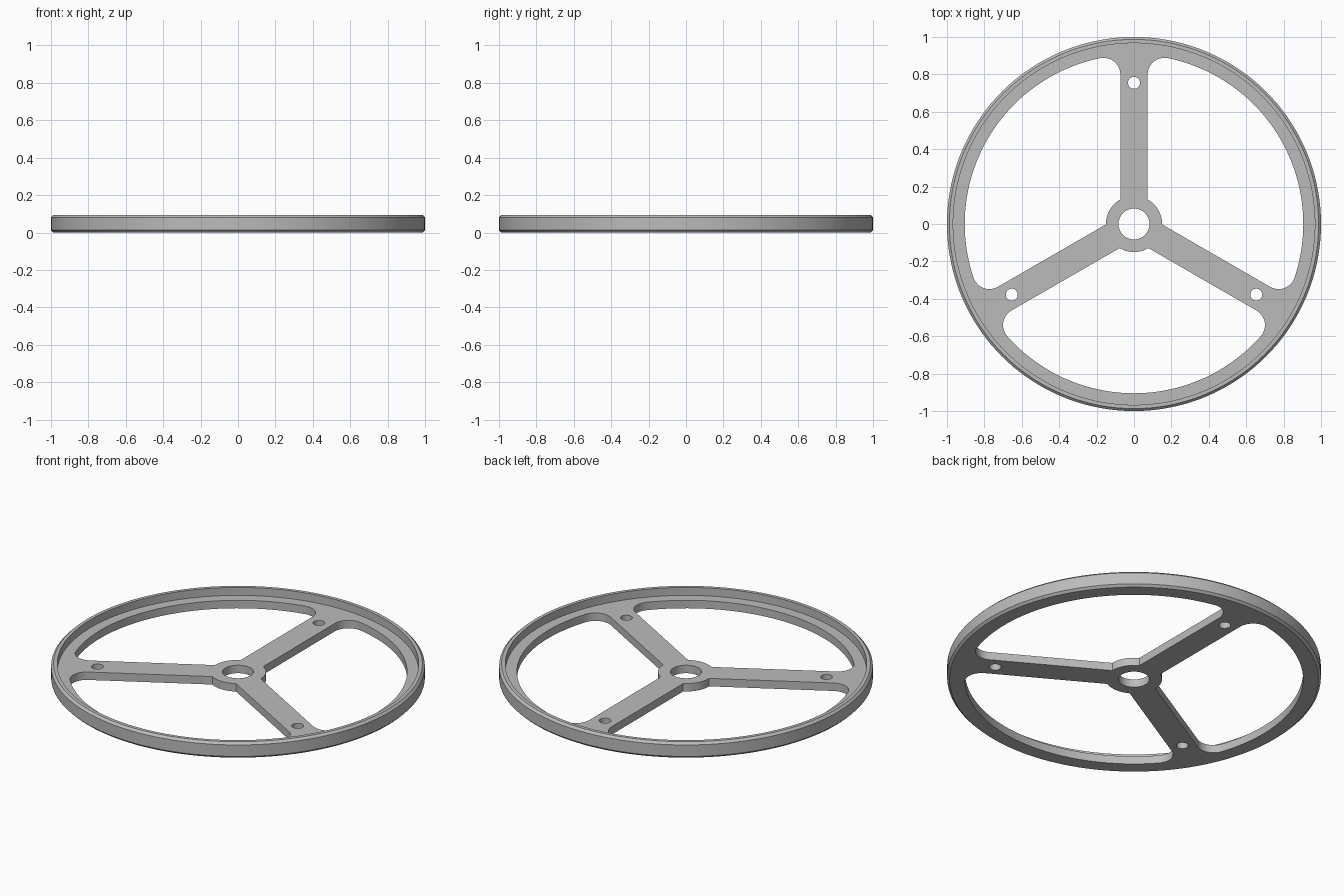
import bpy, bmesh
from math import sin, cos, asin, atan2, sqrt, pi, radians

cube = bpy.data.objects.get("Cube")
if cube:
    bpy.data.objects.remove(cube, do_unlink=True)

HEIGHT, WEB = 0.094, 0.047           # rim height, web thickness
LIP, CHAMFER = 0.967, 0.013          # inner radius of the raised lip
WINDOW, HUB, BORE = 0.905, 0.15, 0.083
HALF, FILLET = 0.073, 0.09           # half spoke width, window corner radius
BOLT, BOLT_AT = 0.032, 0.755
SEGMENTS = 144
SPOKES = [radians(a) for a in (90, 210, 330)]


def arc(r, start, end, n, cx=0, cy=0):
    return [(cx + r * cos(start + (end - start) * i / n),
             cy + r * sin(start + (end - start) * i / n)) for i in range(n + 1)]


def circle(r, n, cx=0, cy=0):
    return arc(r, 0, 2 * pi, n, cx, cy)[:-1]


def rotate(points, a):
    return [(x * cos(a) - y * sin(a), x * sin(a) + y * cos(a)) for x, y in points]


def window():
    """Opening between a spoke along +x and the next one, mirrored about its middle."""
    mid = pi / 3
    cy = HALF + FILLET
    cx = sqrt((WINDOW - FILLET) ** 2 - cy ** 2)
    corner = atan2(cy, cx)
    half = arc(HUB, mid, asin(HALF / HUB), 8)
    half += arc(FILLET, -pi / 2, corner, 14, cx, cy)
    half += arc(WINDOW, corner, mid, 24)[1:]
    mirrored = [(x * cos(2 * mid) + y * sin(2 * mid),
                 x * sin(2 * mid) - y * cos(2 * mid)) for x, y in half]
    return half + mirrored[-2:0:-1]


# Web with spokes, hub bore, bolt holes and windows
outline = bpy.data.curves.new("web_outline", "CURVE")
outline.dimensions = "2D"
outline.fill_mode = "BOTH"
outline.extrude = WEB / 2
loops = [circle(LIP, SEGMENTS), circle(BORE, 48)]
for a in SPOKES:
    loops.append(rotate(window(), a))
    loops.append(rotate(circle(BOLT, 24, BOLT_AT), a))
for loop in loops:
    spline = outline.splines.new("POLY")
    spline.points.add(len(loop) - 1)
    for point, (x, y) in zip(spline.points, loop):
        point.co = (x, y, 0, 1)
    spline.use_cyclic_u = True
helper = bpy.data.objects.new("web_outline", outline)
bpy.context.collection.objects.link(helper)
mesh = bpy.data.meshes.new_from_object(helper)
bpy.data.objects.remove(helper, do_unlink=True)
bpy.data.curves.remove(outline)

bm = bmesh.new()
bm.from_mesh(mesh)
bmesh.ops.translate(bm, verts=bm.verts, vec=(0, 0, WEB / 2))

# Drop the web's outer wall, where the rim joins on
bmesh.ops.delete(bm, geom=[f for f in bm.faces if all(
    v.co.xy.length > LIP - 0.001 for v in f.verts)
    and abs(f.normal.z) < 0.5], context="FACES")

# Turned rim with a raised lip and chamfered edges
profile = [(LIP, WEB), (LIP, HEIGHT), (1 - CHAMFER, HEIGHT), (1, HEIGHT - CHAMFER),
           (1, CHAMFER), (1 - CHAMFER, 0), (LIP, 0)]
rings = [[bm.verts.new((x, y, z)) for x, y in circle(r, SEGMENTS)] for r, z in profile]
for low, high in zip(rings, rings[1:]):
    for i in range(SEGMENTS):
        j = (i + 1) % SEGMENTS
        bm.faces.new((low[i], low[j], high[j], high[i]))

bmesh.ops.remove_doubles(bm, verts=bm.verts, dist=0.0005)
bmesh.ops.recalc_face_normals(bm, faces=bm.faces)
bm.to_mesh(mesh)
bm.free()

# Plain grey material
grey = bpy.data.materials.new("grey")
grey.use_nodes = True
colour = (0.5, 0.5, 0.5, 1)
grey.diffuse_color = colour
grey.node_tree.nodes["Principled BSDF"].inputs["Base Color"].default_value = colour
mesh.materials.clear()
mesh.materials.append(grey)
for face in mesh.polygons:
    face.material_index = 0

mesh.name = "spoked_wheel"
wheel = bpy.data.objects.new("spoked_wheel", mesh)
bpy.context.collection.objects.link(wheel)
bpy.context.view_layer.objects.active = wheel
wheel.select_set(True)
bpy.ops.object.shade_smooth_by_angle(angle=radians(30))
